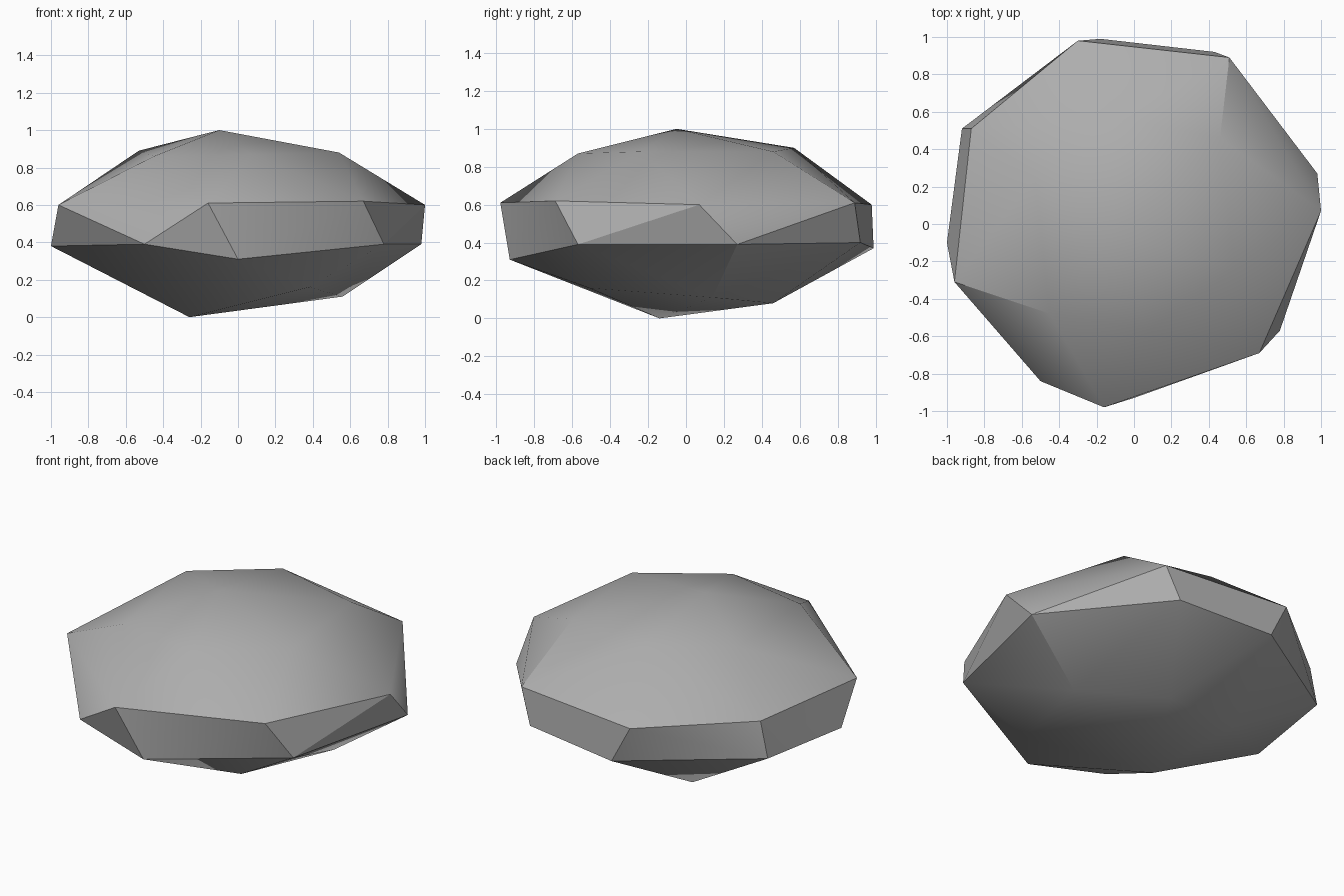
import bpy
import bmesh
from math import radians

# Remove the default cube only
default_cube = bpy.data.objects.get("Cube")
if default_cube:
    bpy.data.objects.remove(default_cube, do_unlink=True)


def make_material(name, color):
    material = bpy.data.materials.new(name)
    material.use_nodes = True
    material.diffuse_color = color
    shader = material.node_tree.nodes["Principled BSDF"]
    shader.inputs["Base Color"].default_value = color
    shader.inputs["Roughness"].default_value = 0.9
    return material


# Corner points of the stone, from the crown down to the underside
crown = [(-.1, -.05, 1), (.54, -.24, .88), (.08, -.57, .87), (-.45, -.48, .86),
         (-.53, .25, .89), (-.09, .57, .9), (.46, .46, .88)]
upper_rim = [(-.96, -.31, .6), (-.16, -.98, .61), (.67, -.69, .62), (1, .07, .6),
             (.51, .89, .61), (-.3, .98, .6), (-.87, .51, .62)]
lower_rim = [(-1, -.1, .38), (-.5, -.84, .39), (0, -.93, .31), (.78, -.57, .39),
             (.98, .27, .39), (.43, .92, .4), (-.18, .99, .37), (-.92, .51, .4)]
underside = [(.38, -.51, .16), (.56, .14, .11), (.12, .46, .08),
             (-.36, .45, .08), (-.26, -.14, 0)]


def build_stone(name, corners, material):
    """Wrap the corner points in a faceted convex skin."""
    bm = bmesh.new()
    for corner in corners:
        bm.verts.new(corner)
    bmesh.ops.convex_hull(bm, input=list(bm.verts), use_existing_faces=False)
    loose = [vert for vert in bm.verts if not vert.link_faces]
    bmesh.ops.delete(bm, geom=loose, context="VERTS")
    bmesh.ops.recalc_face_normals(bm, faces=list(bm.faces))
    mesh = bpy.data.meshes.new(name)
    bm.to_mesh(mesh)
    bm.free()
    mesh.materials.append(material)
    stone = bpy.data.objects.new(name, mesh)
    bpy.context.collection.objects.link(stone)
    return stone


stone_grey = make_material("stone grey", (.42, .42, .42, 1))
rock = build_stone("rock", crown + upper_rim + lower_rim + underside, stone_grey)

# Soft shading over the crown and underside, crisp rim edges
for other in bpy.context.selected_objects:
    other.select_set(False)
rock.select_set(True)
bpy.context.view_layer.objects.active = rock
bpy.ops.object.shade_smooth_by_angle(angle=radians(30))
